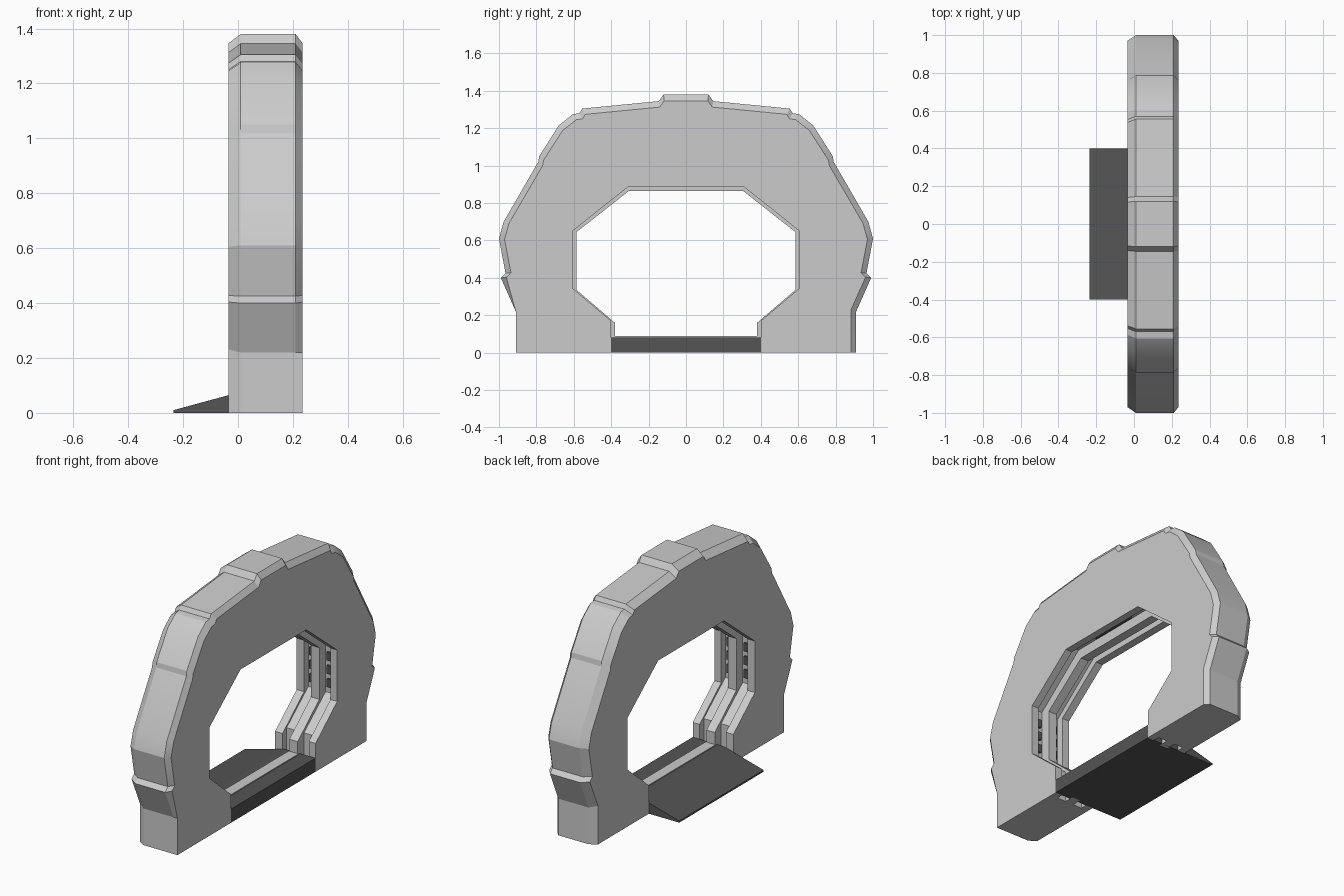
import bpy, bmesh

if "Cube" in bpy.data.objects:
    bpy.data.objects.remove(bpy.data.objects["Cube"])

def material(name, value):
    m = bpy.data.materials.new(name)
    m.diffuse_color = (value, value, value, 1)
    m.use_nodes = True
    m.node_tree.nodes["Principled BSDF"].inputs["Base Color"].default_value = m.diffuse_color
    return m

GREY = material("light grey", 0.6)
DARK = material("dark grey", 0.09)

def finish(name, bm, mat, smooth=False):
    bmesh.ops.remove_doubles(bm, verts=bm.verts, dist=1e-5)
    bmesh.ops.recalc_face_normals(bm, faces=bm.faces)
    me = bpy.data.meshes.new(name)
    bm.to_mesh(me)
    bm.free()
    ob = bpy.data.objects.new(name, me)
    bpy.context.collection.objects.link(ob)
    me.materials.append(mat)
    if smooth:
        bpy.ops.object.select_all(action='DESELECT')
        ob.select_set(True)
        bpy.context.view_layer.objects.active = ob
        bpy.ops.object.shade_smooth_by_angle(angle=0.35)
    return ob

def mirrored(half):
    """Half profile (y, z) from +y foot to the top, continued to the -y foot."""
    return half + [(-y, z) for y, z in reversed(half)]

OUTER = mirrored([(.91, 0), (.91, .22), (.99, .40), (.965, .425), (1.0, .61), (.975, .70),
                  (.79, 1.02), (.785, 1.05), (.68, 1.215), (.605, 1.275), (.57, 1.28),
                  (.555, 1.305), (.145, 1.345), (.12, 1.38)])
INNER = [(.38, 0), (.38, .16), (.585, .335), (.585, .645), (.305, .865)]
STEP = [(.02, 0), (.02, .01), (.02, .008), (.02, .006), (.007, .02)]

def inset(pts, plain_foot=False):
    out = [(y * .97, z if z == 0 else .5 + (z - .5) * .962) for y, z in pts]
    if plain_foot:              # the -y foot keeps a square edge
        out[-2:] = pts[-2:]
    return out

def opening(k):
    return mirrored([(y + k * dy, z + k * dz) for (y, z), (dy, dz) in zip(INNER, STEP)])

# Arch body: bevelled outer shell, ribbed opening, flat caps
bm = bmesh.new()
def loop(x, pts):
    return [bm.verts.new((x, y, z)) for y, z in pts]

def strip(a, b):
    for i in range(len(a) - 1):
        bm.faces.new((a[i], a[i + 1], b[i + 1], b[i]))

X0, X1 = -.034, .235
shell = [loop(X0, inset(OUTER)), loop(.01, OUTER), loop(.21, OUTER), loop(X1, inset(OUTER, True))]
steps = [(X0, 1), (.015, 1), (.015, 3), (.075, 3), (.075, 0),
         (.13, 0), (.13, 3), (.19, 3), (.19, 1), (X1, 1)]
ribs = [loop(x, opening(k)) for x, k in steps]
for rings in (shell, ribs):
    for a, b in zip(rings, rings[1:]):
        strip(a, b)
for a, b in ((shell[0], ribs[0]), (shell[-1], ribs[-1])):
    bm.faces.new(a + b[::-1])
for end in (0, -1):             # soles of the feet
    bm.faces.new([r[end] for r in shell] + [r[end] for r in reversed(ribs)])
finish("arch_body", bm, GREY, True)

# Threshold with entry ramp
def prism(name, pts, half_width, mat):
    b = bmesh.new()
    ends = [[b.verts.new((x, s * half_width, z)) for x, z in pts] for s in (-1, 1)]
    for e in ends:
        b.faces.new(e)
    for i in range(len(pts)):
        j = (i + 1) % len(pts)
        b.faces.new((ends[0][i], ends[0][j], ends[1][j], ends[1][i]))
    finish(name, b, mat)

prism("threshold_ramp", [(-.235, 0), (-.235, .01), (.03, .082), (X1, .082), (X1, 0)], .4, DARK)
prism("threshold_strip", [(.07, .08), (.07, .088), (.135, .088), (.135, .08)], .385, GREY)

# Small dark fittings inside the grooves
bm = bmesh.new()
def box(c, s):
    for v in bmesh.ops.create_cube(bm, size=1)['verts']:
        v.co = [c[i] + v.co[i] * s[i] for i in range(3)]

for x in (.045, .16):
    for side in (-1, 1):
        for z in (.42, .5, .58):
            box((x, side * .64, z), (.03, .015, .05))
    box((x, 0, .92), (.03, .3, .015))
finish("groove_fittings", bm, DARK)
